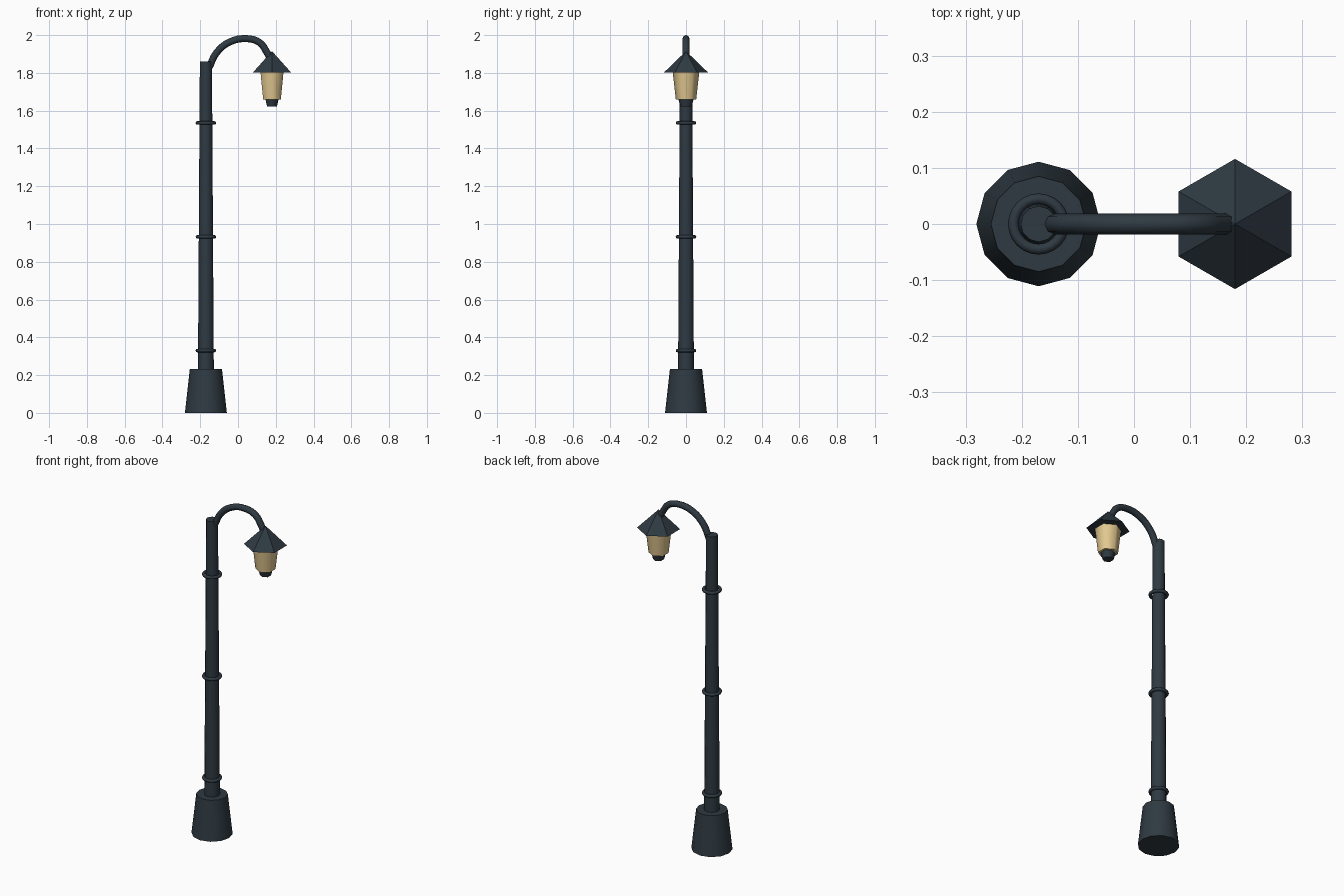
import bpy, math

if "Cube" in bpy.data.objects:
    bpy.data.objects.remove(bpy.data.objects["Cube"])

def material(name, rgb):
    m = bpy.data.materials.new(name)
    m.diffuse_color = (*rgb, 1)
    m.use_nodes = True
    m.node_tree.nodes["Principled BSDF"].inputs["Base Color"].default_value = m.diffuse_color
    return m

IRON = material("dark_slate_iron", (0.028, 0.042, 0.054))
GLASS = material("warm_glass", (0.76, 0.58, 0.28))
POST_X, LAMP_X = -0.17, 0.18

def finish(name, mat, angle):
    ob = bpy.context.object
    ob.name = name
    ob.data.materials.append(mat)
    if angle:
        bpy.ops.object.shade_smooth_by_angle(angle=math.radians(angle))
    return ob

def frustum(name, x, z0, z1, r0, r1, sides, mat, angle=0, turn=0):
    bpy.ops.mesh.primitive_cone_add(vertices=sides, radius1=r0, radius2=r1, depth=z1 - z0,
                                    location=(x, 0, (z0 + z1) / 2), rotation=(0, 0, turn))
    return finish(name, mat, angle)

# Base and post
frustum("base", POST_X, 0, 0.233, 0.111, 0.085, 12, IRON, 40)
frustum("post", POST_X, 0.22, 1.86, 0.042, 0.032, 12, IRON, 40)

# Collar rings on the post
for i, z in enumerate((0.33, 0.932, 1.535)):
    bpy.ops.mesh.primitive_torus_add(major_radius=0.045, minor_radius=0.0095, major_segments=24,
                                     minor_segments=8, location=(POST_X, 0, z))
    finish(f"collar_{i + 1}", IRON, 60)

# Curved arm
path = [(-0.152, 1.83), (-0.115, 1.905), (-0.045, 1.963), (0.05, 1.981),
        (0.115, 1.96), (0.152, 1.91), (0.178, 1.86)]
curve = bpy.data.curves.new("arm_path", "CURVE")
curve.dimensions = "3D"
curve.bevel_depth = 0.0185
curve.bevel_resolution = 2
curve.resolution_u = 4
curve.use_fill_caps = True
spline = curve.splines.new("BEZIER")
spline.bezier_points.add(len(path) - 1)
for p, (x, z) in zip(spline.bezier_points, path):
    p.co = (x, 0, z)
    p.handle_left_type = p.handle_right_type = "AUTO"
arm = bpy.data.objects.new("arm", curve)
bpy.context.collection.objects.link(arm)
bpy.ops.object.select_all(action="DESELECT")
arm.select_set(True)
bpy.context.view_layer.objects.active = arm
bpy.ops.object.convert(target="MESH")
finish("arm", IRON, 50)

# Hexagonal lantern: shade, glass and bottom cap
frustum("lamp_shade", LAMP_X, 1.803, 1.915, 0.116, 0, 6, IRON)
frustum("lamp_glass", LAMP_X, 1.66, 1.81, 0.071, 0.071, 6, GLASS, 65)
glass = bpy.context.object
for v in glass.data.vertices:
    if v.co.z < 0:  # taper towards the bottom
        v.co.x *= 0.76
        v.co.y *= 0.76
frustum("lamp_bottom_cap", LAMP_X, 1.622, 1.664, 0.03, 0.041, 6, IRON, 65)
